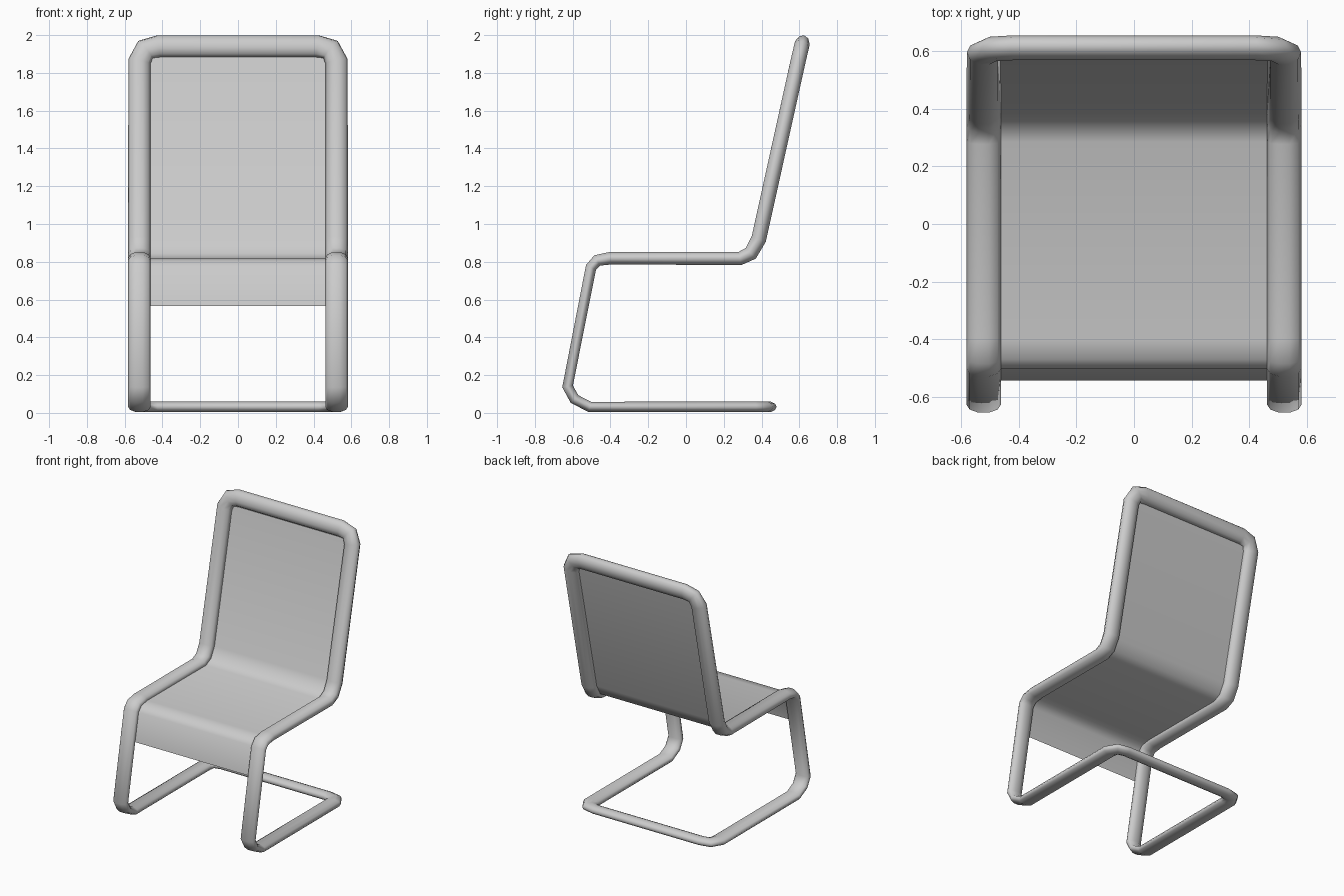
import bpy
import bmesh
from mathutils import Vector
from math import cos, sin, tau

cube = bpy.data.objects.get("Cube")
if cube:
    bpy.data.objects.remove(cube)

grey = bpy.data.materials.new("light grey")
grey.use_nodes = True
colour = (0.6, 0.6, 0.6, 1)
grey.diffuse_color = colour
grey.node_tree.nodes["Principled BSDF"].inputs["Base Color"].default_value = colour


def finish(name, bm):
    bmesh.ops.recalc_face_normals(bm, faces=bm.faces)
    mesh = bpy.data.meshes.new(name)
    bm.to_mesh(mesh)
    bm.free()
    mesh.materials.append(grey)
    for poly in mesh.polygons:
        poly.use_smooth = True
    obj = bpy.data.objects.new(name, mesh)
    bpy.context.collection.objects.link(obj)
    return obj


# Centre line of one side, from the rear floor bar up to the top bar:
# x, y, z, half width, half thickness
SIDE = 0.522
path = [
    (0.43, 0.435, 0.032, 0.045, 0.029),
    (0.495, 0.42, 0.032, 0.052, 0.029),
    (SIDE, 0.36, 0.032, 0.06, 0.029),
    (SIDE, -0.51, 0.032, 0.06, 0.029),
    (SIDE, -0.59, 0.073, 0.06, 0.030),
    (SIDE, -0.627, 0.14, 0.06, 0.030),
    (SIDE, -0.503, 0.77, 0.06, 0.031),
    (SIDE, -0.47, 0.807, 0.06, 0.033),
    (SIDE, -0.40, 0.819, 0.06, 0.035),
    (SIDE, 0.285, 0.817, 0.06, 0.037),
    (SIDE, 0.343, 0.845, 0.06, 0.041),
    (SIDE, 0.385, 0.92, 0.06, 0.042),
    (SIDE, 0.593, 1.86, 0.06, 0.042),
    (0.49, 0.608, 1.924, 0.06, 0.042),
    (0.42, 0.612, 1.941, 0.06, 0.042),
]
SIDES = 10


def mirrored(p):
    return Vector((-p.x, p.y, p.z))


# Flattened tube frame: one half swept, the other mirrored, joined in a loop
centres = [Vector(p[:3]) for p in path]
rings = []
for i, (x, y, z, wide, thick) in enumerate(path):
    c = centres[i]
    before = centres[i - 1] if i else mirrored(c)
    after = centres[i + 1] if i + 1 < len(path) else mirrored(c)
    along = ((c - before).normalized() + (after - c).normalized()).normalized()
    normal = Vector((0, -along.z, along.y)).normalized()
    across = normal.cross(along).normalized()
    rings.append([c + across * wide * cos(tau * k / SIDES)
                  + normal * thick * sin(tau * k / SIDES) for k in range(SIDES)])
rings += [[mirrored(p) for p in ring] for ring in reversed(rings)]

bm = bmesh.new()
loops = [[bm.verts.new(p) for p in ring] for ring in rings]
for i, a in enumerate(loops):
    b = loops[(i + 1) % len(loops)]
    for k in range(SIDES):
        n = (k + 1) % SIDES
        bm.faces.new((a[k], a[n], b[n], b[k]))
finish("tube_frame", bm)

# Sling seat and back: a sheet along the same side profile
profile = [(-0.544, 0.565)] + [(p.y, p.z) for p in centres[6:13]] + [(0.605, 1.91)]
bm = bmesh.new()
rows = [[bm.verts.new((x, y, z)) for x in (-0.475, 0.475)] for y, z in profile]
for a, b in zip(rows, rows[1:]):
    bm.faces.new((a[0], a[1], b[1], b[0]))
finish("sling_seat", bm)
